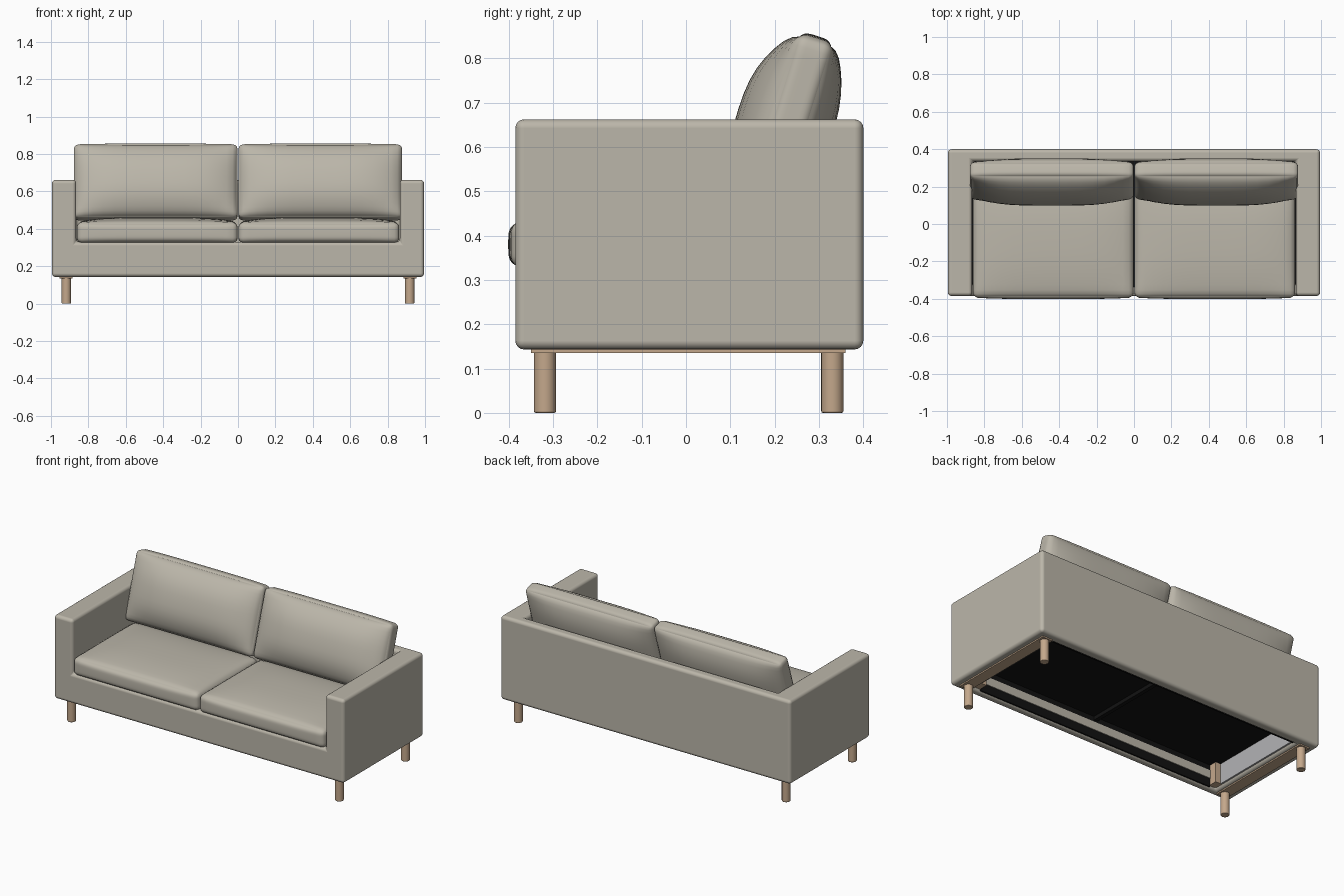
import bpy, bmesh, math
from mathutils import Vector, Matrix

if "Cube" in bpy.data.objects:
    bpy.data.objects.remove(bpy.data.objects["Cube"])


def material(name, rgb):
    m = bpy.data.materials.new(name)
    m.diffuse_color = (*rgb, 1)
    m.use_nodes = True
    m.node_tree.nodes["Principled BSDF"].inputs["Base Color"].default_value = m.diffuse_color
    return m


FABRIC = material("warm grey fabric", (0.50, 0.47, 0.40))
WOOD = material("light wood", (0.55, 0.39, 0.26))
BLACK = material("black lining", (0.006, 0.006, 0.006))
GREY = material("grey lining", (0.45, 0.45, 0.46))


def finish(name, bm, mat, smooth=True):
    bmesh.ops.recalc_face_normals(bm, faces=bm.faces)
    for f in bm.faces:
        f.smooth = smooth
    me = bpy.data.meshes.new(name)
    bm.to_mesh(me)
    bm.free()
    me.materials.append(mat)
    ob = bpy.data.objects.new(name, me)
    bpy.context.collection.objects.link(ob)
    return ob


def bevel(ob, width, segments=4):
    b = ob.modifiers.new("soft edges", 'BEVEL')
    b.width, b.segments = width, segments
    b.limit_method = 'ANGLE'
    b.harden_normals = True


def box(name, x, y, z, mat):
    bm = bmesh.new()
    bmesh.ops.create_cube(bm, size=1)
    for v in bm.verts:
        v.co = [r[0] if c < 0 else r[1] for r, c in zip((x, y, z), v.co)]
    return finish(name, bm, mat, False)


def cushion(name, half, centre, radius, bulge, tilt=0):
    """Rounded box; bulge maps (axis, sign) to the puff of that side."""
    bm = bmesh.new()
    bmesh.ops.create_cube(bm, size=2)
    bmesh.ops.subdivide_edges(bm, edges=bm.edges[:], cuts=17, use_grid_fill=True)
    for v in bm.verts:
        p = [math.sin(c * math.pi / 2) for c in v.co]
        q = Vector([c * h for c, h in zip(p, half)])
        inner = Vector([max(-h + radius, min(h - radius, c)) for c, h in zip(q, half)])
        q = inner + (q - inner).normalized() * radius
        for (axis, sign), amount in bulge.items():
            a, b = [i for i in range(3) if i != axis]
            side = max(0, p[axis] * sign)
            puff = (1 - abs(p[a]) ** 4) * (1 - abs(p[b]) ** 2.6)
            q[axis] += sign * amount * puff * side
        v.co = q
    ob = finish(name, bm, FABRIC)
    ob.location = centre
    ob.rotation_euler.x = math.radians(tilt)
    return ob


# Upholstered body: arms, back and front rail as one shell, open below
xs, ys, zs = (-.995, -.865, .865, .995), (-.385, -.335, .335, .40), (.143, .33, .662)


def solid(i, j, k):
    if not (0 <= i < 3 and 0 <= j < 3 and 0 <= k < 2):
        return False
    return i != 1 or j == 2 or (j == 0 and k == 0)


bm = bmesh.new()
for i in range(3):
    for j in range(3):
        for k in range(2):
            if not solid(i, j, k):
                continue
            for axis in range(3):
                for s in (0, 1):
                    n = [i, j, k]
                    n[axis] += 2 * s - 1
                    if solid(*n):
                        continue
                    ring = []
                    for d in ((0, 0), (1, 0), (1, 1), (0, 1)):
                        c = list(d)
                        c.insert(axis, s)
                        ring.append(bm.verts.new((xs[i + c[0]], ys[j + c[1]], zs[k + c[2]])))
                    bm.faces.new(ring)
bmesh.ops.remove_doubles(bm, verts=bm.verts, dist=1e-4)
bmesh.ops.dissolve_limit(bm, angle_limit=0.01, verts=bm.verts, edges=bm.edges)
bevel(finish("body", bm, FABRIC), 0.02)

for s, side in ((-1, "left"), (1, "right")):
    # Seat and back cushions
    cushion(side + "_seat_cushion", (.430, .30, .056), (s * .432, -.093, .380), .03,
            {(2, 1): .026, (1, -1): .008})
    cushion(side + "_back_cushion", (.438, .045, .206), (s * .440, .232, .648), .026,
            {(1, -1): .075, (1, 1): .055, (2, 1): .006}, -17.5)

    # Wooden rail under each arm and grey inner lining
    box(side + "_wood_rail", sorted((s * .885, s * .955)), (-.35, .36), (.135, .16), WOOD)
    box(side + "_inner_lining", sorted((s * .855, s * .868)), (-.28, .32), (.16, .29), GREY)
    box(side + "_corner_block", sorted((s * .82, s * .866)), (-.336, -.28), (.16, .29), WOOD)

    # Round legs
    for y, row in ((-.318, "front"), (.330, "back")):
        bm = bmesh.new()
        bmesh.ops.create_cone(bm, cap_ends=True, segments=24, radius1=.025, radius2=.025,
                              depth=.16, matrix=Matrix.Translation((s * .918, y, .08)))
        bevel(finish(f"{side}_{row}_leg", bm, WOOD), .004, 2)

# Underside: black deck, lined rails, pale strip on the inside of the front rail
box("black_deck", (-.866, .866), (-.34, .34), (.285, .32), BLACK)
box("front_rail_lining", (-.82, .82), (-.337, -.328), (.15, .29), BLACK)
box("back_rail_lining", (-.86, .86), (.328, .337), (.15, .29), BLACK)
box("pale_strip", (-.82, .82), (-.33, -.323), (.20, .25), FABRIC)
box("centre_support", (-.012, .012), (-.33, .33), (.262, .286), BLACK)
